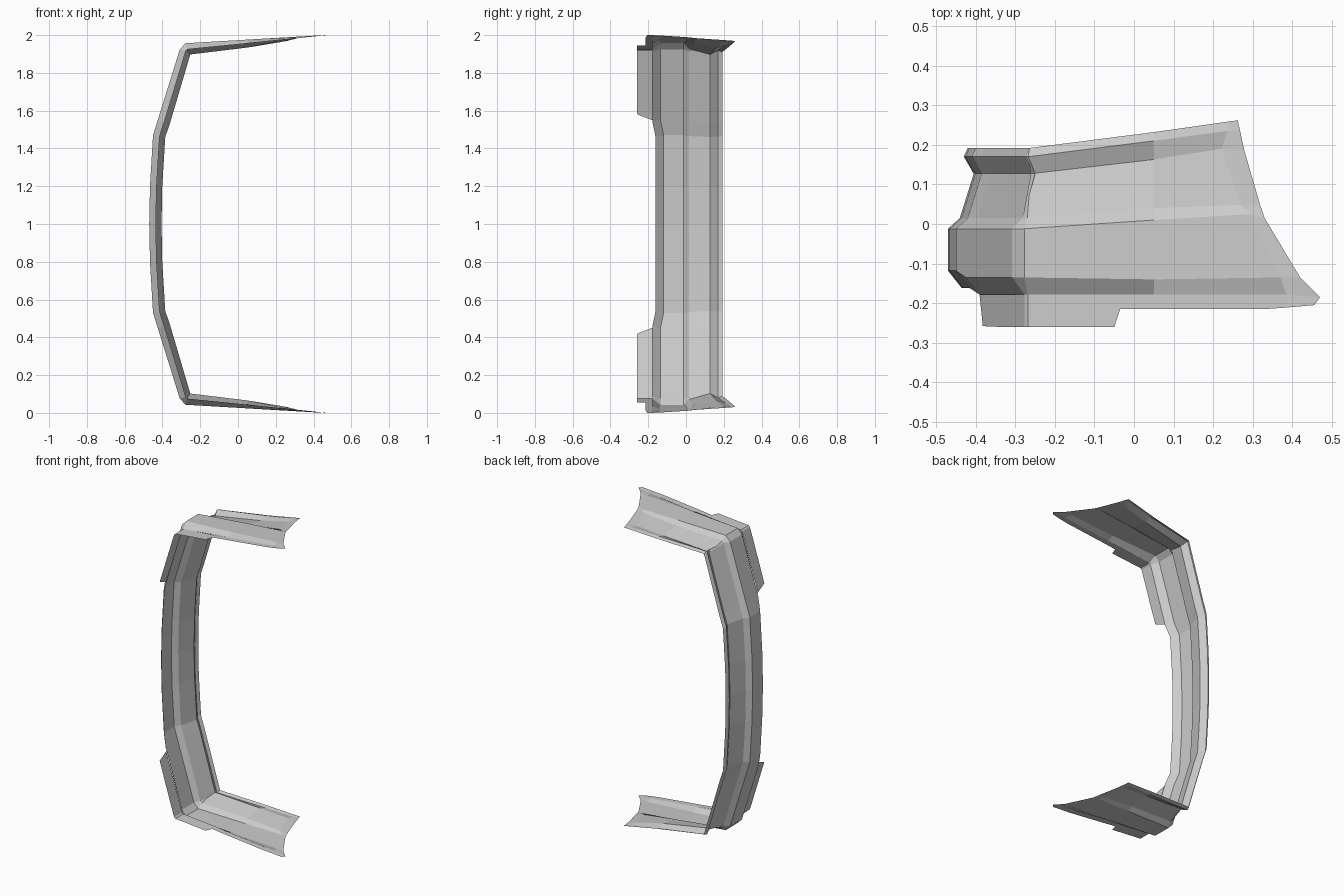
import bpy, bmesh

if "Cube" in bpy.data.objects:
    bpy.data.objects.remove(bpy.data.objects["Cube"])

# Rows run along the wrap-around shell; each has a depth below the outer face
DEPTH = [.05, .04, .065, .03, 0, 0, .035]
Y_MAIN = [.192, .17, .127, .015, -.012, -.135, -.178]
Y_MID = [.192, .17, .127, .015, -.012, -.118, -.162]


def side_z(x):
    """Height of the outer face along the side wing (relative to the centre plane)."""
    return min(1.0, .957 + .059 * (x + .275))


def section(x, z, n, ys):
    return [(x + n[0] * d, y, z + n[1] * d) for d, y in zip(DEPTH, ys)]


def wing(xs, ys, ds):
    return [(x, y, side_z(x) - d) for x, y, d in zip(xs, ys, ds)]


def make_shell(name, stations):
    """Loft between point rows, then mirror about the centre plane."""
    bm = bmesh.new()
    grid = [[bm.verts.new(p) for p in st] for st in stations]
    for a, b in zip(grid, grid[1:]):
        for i in range(len(a) - 1):
            bm.faces.new((a[i], b[i], b[i + 1], a[i + 1]))
    bmesh.ops.remove_doubles(bm, verts=bm.verts, dist=.0005)
    bm.normal_update()
    # outward means away from the inside of the C shape
    for f in bm.faces:
        c = f.calc_center_median()
        if f.normal.x * (c.x - .4) + f.normal.z * c.z < 0:
            f.normal_flip()
    me = bpy.data.meshes.new(name)
    bm.to_mesh(me)
    bm.free()
    ob = bpy.data.objects.new(name, me)
    ob.location.z = 1
    bpy.context.collection.objects.link(ob)
    m = ob.modifiers.new("mirror", 'MIRROR')
    m.use_axis = (False, False, True)
    m.merge_threshold = .001
    return ob


# Main ribbed shell: front wall, bent corner, flaring side wing
make_shell("bumper_shell", [
    section(-.47, 0, (1, 0), Y_MID),
    section(-.466, .2, (1, -.02), Y_MID),
    section(-.45, .47, (1, -.15), Y_MID),
    section(-.425, .55, (1, -.25), Y_MAIN),
    section(-.308, .925, (.9, -.26), Y_MAIN),
    section(-.277, .957, (.25, -.93), Y_MAIN),
    wing([.05] * 7, [.232, .21, .163, .04, .01, -.14, -.178],
         [.034, .027, .042, .022, 0, 0, .02]),
    wing([.24, .235, .222, .268, .295, .37, .385],
         [.259, .235, .19, .048, .025, -.135, -.178],
         [.021, .019, .024, .01, .003, 0, .005]),
    wing([.262, .268, .279, .318, .33, .42, .47],
         [.262, .235, .185, .05, .015, -.135, -.185],
         [.02, .018, .015, .008, .005, 0, 0]),
])

# Lower lip: deep at the corner, narrowing to a thin flange along the wing
lip = [(-.39, .55, -.18), (-.382, .58, -.258), (-.338, .72, -.26),
       (-.295, .86, -.26), (-.277, .916, -.26), (-.268, .925, -.26)]
lip += [(x, side_z(x) - d, y) for x, d, y in (
    (-.05, .026, -.26), (-.035, .025, -.215), (.05, .02, -.215),
    (.33, .007, -.215), (.385, .005, -.211), (.455, 0, -.205))]
tops = [-.178] * (len(lip) - 1) + [-.185]
make_shell("lower_lip", [
    [(.47 if i == len(lip) - 1 else x, t, z), (x, y, z)]
    for i, ((x, z, y), t) in enumerate(zip(lip, tops))])
